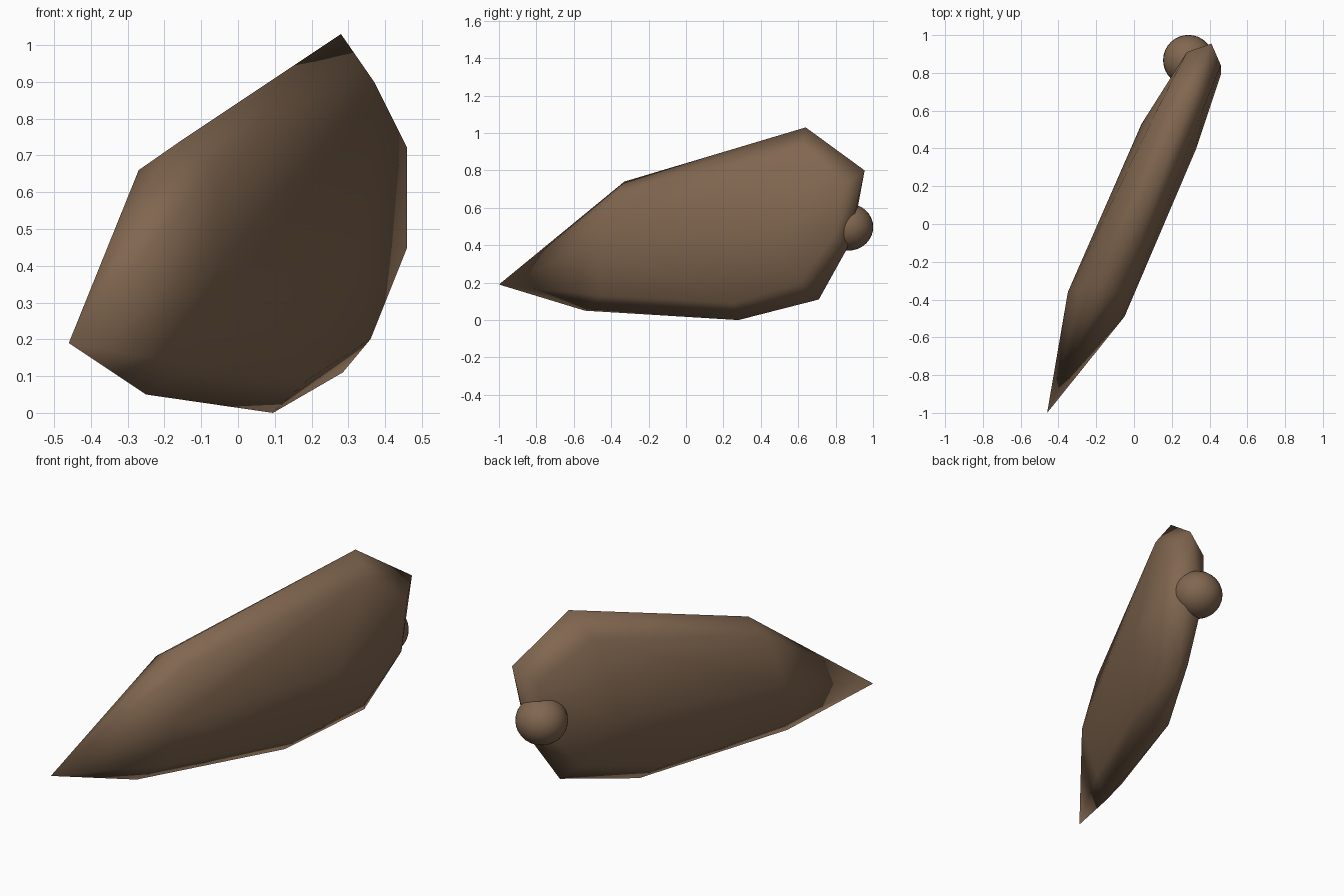
import bpy, bmesh

if "Cube" in bpy.data.objects:
    bpy.data.objects.remove(bpy.data.objects["Cube"])

mat = bpy.data.materials.new("brown")
mat.diffuse_color = (0.22, 0.135, 0.08, 1)
mat.use_nodes = True
mat.node_tree.nodes["Principled BSDF"].inputs["Base Color"].default_value = mat.diffuse_color

# Rim of the plate, lying on its middle plane
rim = [(-.46, -1, .19), (-.155, -.33, .74), (.28, .64, 1.03), (.41, .955, .80),
       (.375, .86, .38), (.285, .71, .11), (.095, .28, 0), (-.25, -.54, .05)]
# Inset borders of the broad right and left faces
right = [(-.05, -.49, .40), (-.06, -.38, .67), (.37, .62, .90), (.46, .84, .72),
         (.46, .79, .45), (.36, .61, .20), (.33, .40, .45), (.19, .25, .09), (-.12, -.45, .13)]
left = [(-.35, -.36, .40), (-.27, -.34, .66), (.13, .62, .90), (.28, .91, .72),
        (.27, .89, .45), (.18, .66, .20), (.04, .53, .45), (-.03, .25, .09), (-.29, -.45, .13)]

# Faceted plate with softened edges
bm = bmesh.new()
for p in rim + right + left:
    bm.verts.new(p)
hull = bmesh.ops.convex_hull(bm, input=bm.verts[:])
inner = {v for v in hull["geom_interior"] + hull["geom_unused"] if isinstance(v, bmesh.types.BMVert)}
bmesh.ops.delete(bm, geom=list(inner), context='VERTS')
bmesh.ops.recalc_face_normals(bm, faces=bm.faces[:])
for f in bm.faces:
    f.smooth = True
mesh = bpy.data.meshes.new("plate")
bm.to_mesh(mesh)
bm.free()
plate = bpy.data.objects.new("plate", mesh)
bpy.context.collection.objects.link(plate)
mesh.materials.append(mat)

# Ball joint at the back edge
bpy.ops.mesh.primitive_uv_sphere_add(segments=32, ring_count=16, radius=1, location=(.288, .867, .497))
ball = bpy.context.object
ball.name = "joint_ball"
ball.scale = (.134, .134, .126)
bpy.ops.object.shade_smooth()
ball.data.materials.append(mat)
